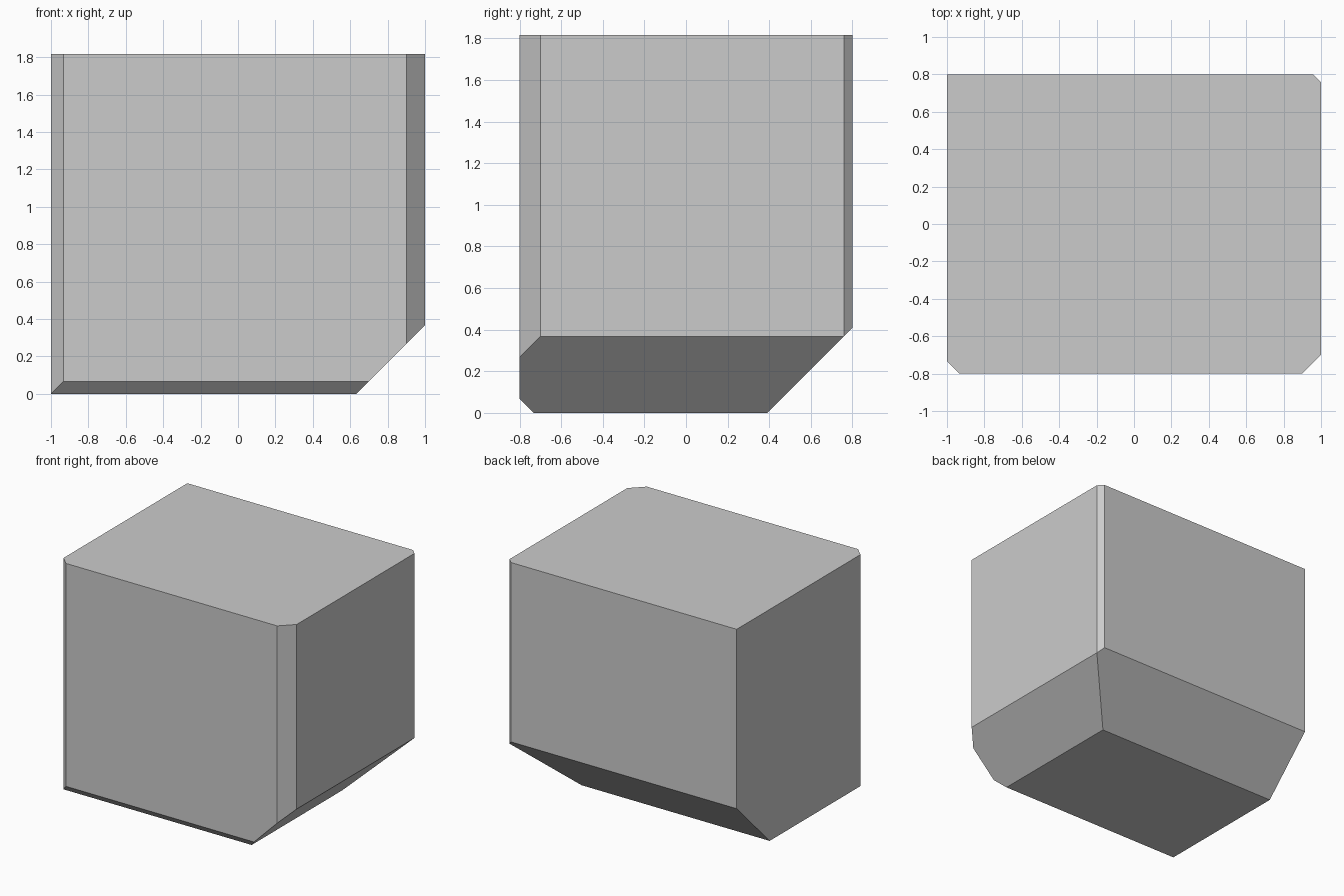
import bpy, bmesh
from mathutils import Vector

if "Cube" in bpy.data.objects:
    bpy.data.objects.remove(bpy.data.objects["Cube"])

LOW = Vector((-1.0, -0.8, 0.0))
HIGH = Vector((1.0, 0.8, 1.816))

# Each chamfer: the outward direction of the edge and its cut width
CHAMFERS = [
    ((-1, -1, 0), 0.066),   # front left upright
    ((1, -1, 0), 0.10),     # front right upright
    ((1, 1, 0), 0.041),     # back right upright
    ((0, -1, -1), 0.067),   # front bottom
    ((1, 0, -1), 0.368),    # right bottom
    ((0, 1, -1), 0.409),    # back bottom
]


def chamfer(bm, direction, width):
    """Slice one 45 degree chamfer off the block and cap the cut."""
    normal = Vector(direction)
    point = Vector([HIGH[i] if d > 0 else LOW[i] for i, d in enumerate(direction)])
    point -= normal * width / 2
    geom = bm.verts[:] + bm.edges[:] + bm.faces[:]
    cut = bmesh.ops.bisect_plane(bm, geom=geom, dist=1e-6, plane_co=point,
                                 plane_no=normal.normalized(), clear_outer=True)
    edges = [e for e in cut["geom_cut"] if isinstance(e, bmesh.types.BMEdge)]
    bmesh.ops.contextual_create(bm, geom=edges)


# Block
bm = bmesh.new()
bmesh.ops.create_cube(bm, size=1)
bmesh.ops.scale(bm, vec=HIGH - LOW, verts=bm.verts)
bmesh.ops.translate(bm, vec=(LOW + HIGH) / 2, verts=bm.verts)

for direction, width in CHAMFERS:
    chamfer(bm, direction, width)

bmesh.ops.recalc_face_normals(bm, faces=bm.faces)
mesh = bpy.data.meshes.new("chamfered_block")
bm.to_mesh(mesh)
bm.free()
bpy.context.collection.objects.link(bpy.data.objects.new("chamfered_block", mesh))
